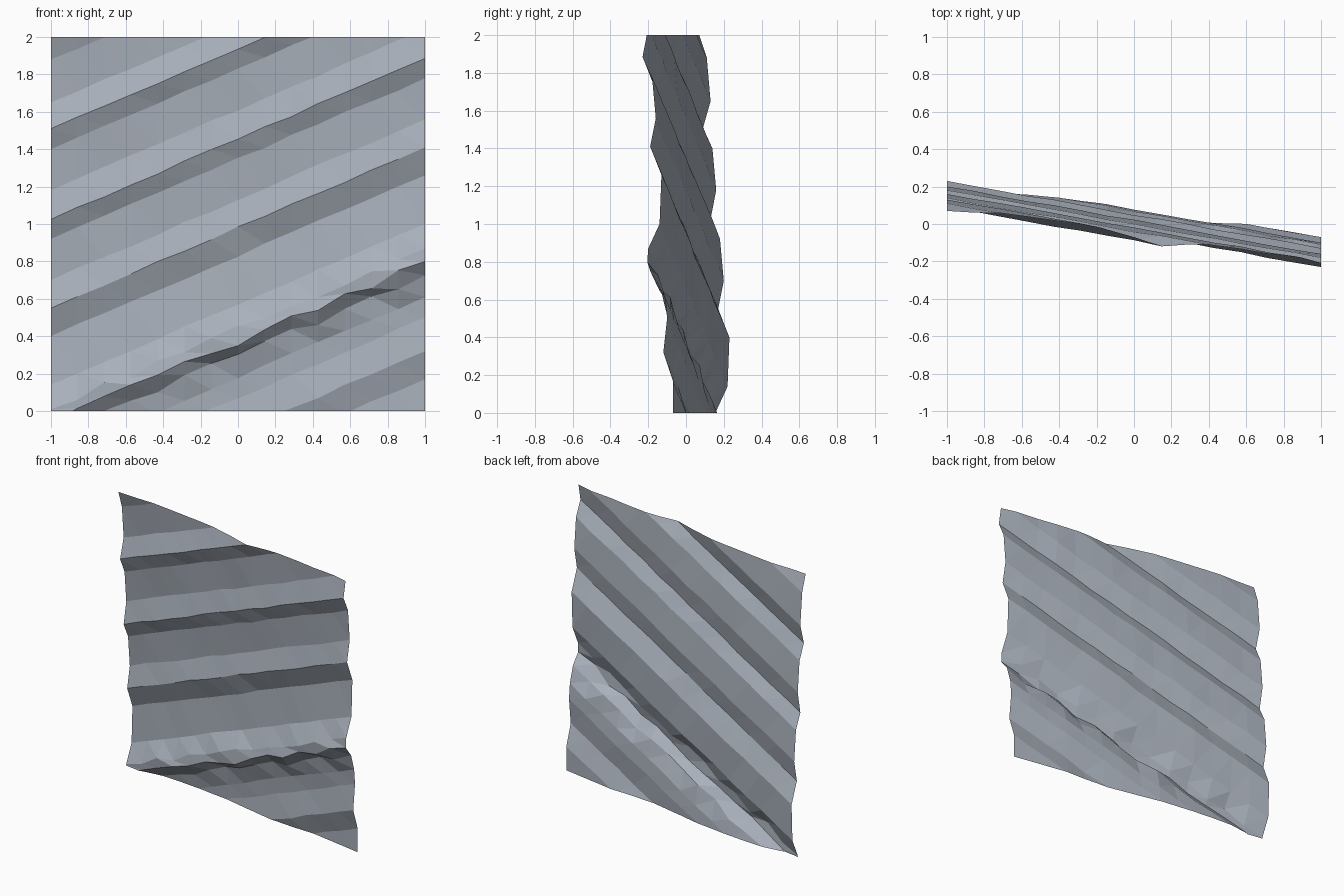
import bpy, bmesh, random
from mathutils import Vector

if "Cube" in bpy.data.objects:
    bpy.data.objects.remove(bpy.data.objects["Cube"])

random.seed(4)

# Strata profile: (height along the left edge, depth); strata climb to the right
PROFILE = [(-.92, .29), (-.69, .29), (-.54, .24), (-.36, .26), (-.25, .25),
           (-.135, .215), (-.06, .155), (.01, .16), (.14, .22), (.40, .23),
           (.55, .17), (.70, .20), (.92, .18), (1.025, .13), (1.18, .16),
           (1.40, .14), (1.51, .09), (1.65, .13), (1.88, .11), (2.03, .06)]
LEDGE = (5, 6, 7)          # rows forming the rough ledge
RISE, LEAN, COLS = .43, .18, 14

bm = bmesh.new()
rows = []
for j, (s, d) in enumerate(PROFILE):
    row = []
    for i in range(COLS + 1):
        x = -1 + 2 * i / COLS
        inner = 0 < i < COLS
        amp = (.022 if j in LEDGE else .006) if inner else 0
        z = s + RISE * (x + 1) + random.uniform(-amp, amp)
        y = d - LEAN * (x + 1) + random.uniform(-amp, amp) * .6
        row.append(bm.verts.new((x, y, z)))
    rows.append(row)

# Skin the strata
for lo, hi in zip(rows, rows[1:]):
    for i in range(COLS):
        bm.faces.new((lo[i], lo[i + 1], hi[i + 1], hi[i]))
bmesh.ops.triangulate(bm, faces=bm.faces[:])

# Trim to a square panel
for height, direction in ((0, -1), (2, 1)):
    bmesh.ops.bisect_plane(bm, geom=bm.verts[:] + bm.edges[:] + bm.faces[:],
                           plane_co=Vector((0, 0, height)),
                           plane_no=Vector((0, 0, direction)), clear_outer=True)

mesh = bpy.data.meshes.new("cliff_face")
bm.to_mesh(mesh)
bm.free()
cliff = bpy.data.objects.new("cliff_face", mesh)
bpy.context.collection.objects.link(cliff)

# Stone colour
stone = bpy.data.materials.new("blue grey stone")
stone.diffuse_color = (.40, .44, .50, 1)
stone.use_nodes = True
stone.node_tree.nodes["Principled BSDF"].inputs["Base Color"].default_value = stone.diffuse_color
mesh.materials.append(stone)
